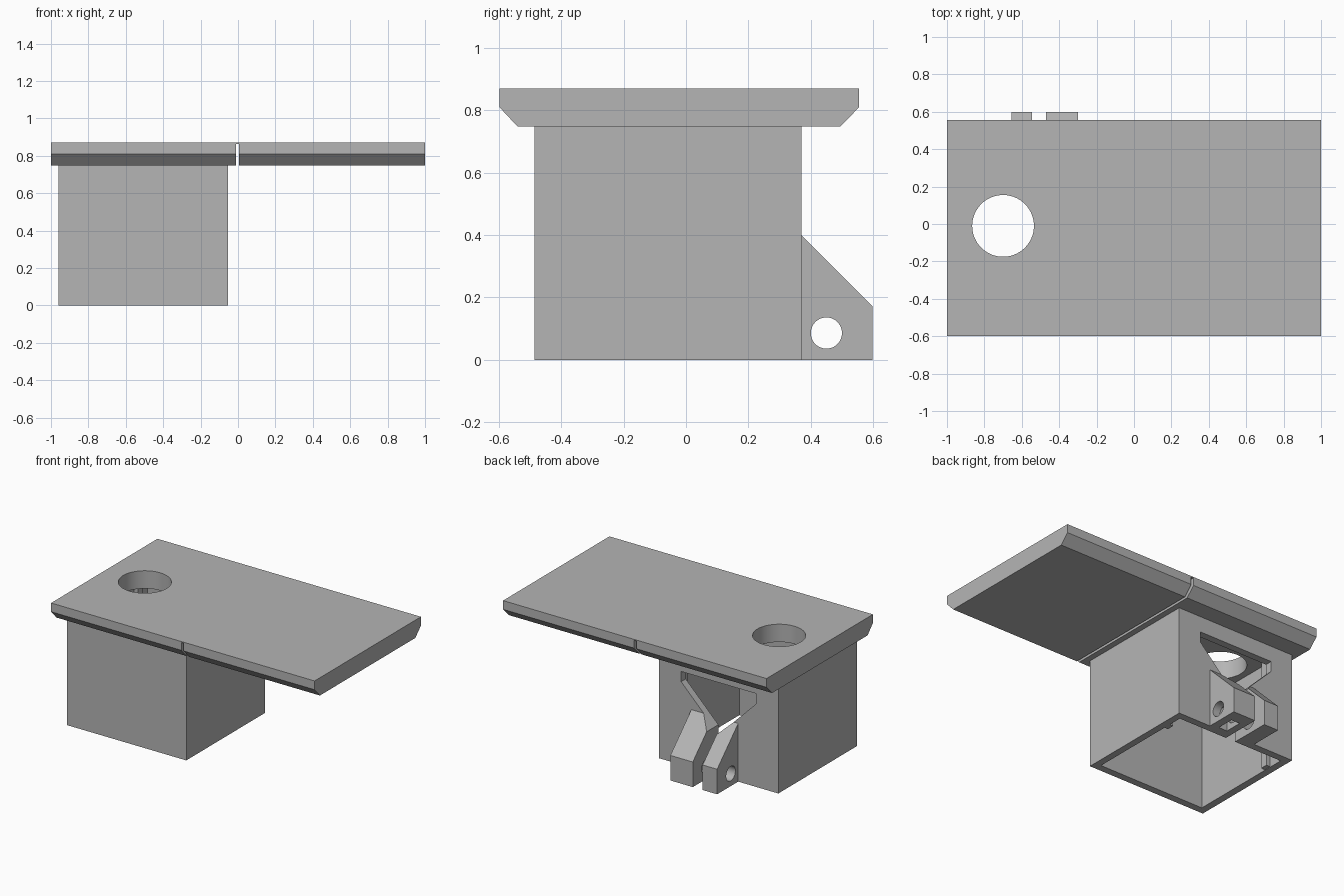
import bpy, bmesh, math
from mathutils import Vector

if "Cube" in bpy.data.objects:
    bpy.data.objects.remove(bpy.data.objects["Cube"], do_unlink=True)

grey = bpy.data.materials.new("plain grey")
grey.use_nodes = True
colour = (0.46, 0.46, 0.46, 1)
grey.diffuse_color = colour
grey.node_tree.nodes["Principled BSDF"].inputs["Base Color"].default_value = colour


def prism(name, profile, start, end, axis):
    """Extrude a closed profile: (y, z) along x, (x, z) along y, (x, y) along z."""
    place = {"x": lambda a, b, t: (t, a, b),
             "y": lambda a, b, t: (a, t, b),
             "z": lambda a, b, t: (a, b, t)}[axis]
    bm = bmesh.new()
    face = bm.faces.new([bm.verts.new(place(a, b, start)) for a, b in profile])
    ext = bmesh.ops.extrude_face_region(bm, geom=[face])
    moved = [v for v in ext["geom"] if isinstance(v, bmesh.types.BMVert)]
    bmesh.ops.translate(bm, verts=moved, vec=Vector(place(0, 0, end - start)))
    bmesh.ops.recalc_face_normals(bm, faces=bm.faces[:])
    mesh = bpy.data.meshes.new(name)
    bm.to_mesh(mesh)
    bm.free()
    mesh.materials.append(grey)
    obj = bpy.data.objects.new(name, mesh)
    bpy.context.collection.objects.link(obj)
    return obj


def block(name, x, y, z):
    return prism(name, [(x[0], y[0]), (x[1], y[0]), (x[1], y[1]), (x[0], y[1])], *z, "z")


def circle(a, b, r, n=64):
    return [(a + r * math.cos(2 * math.pi * i / n), b + r * math.sin(2 * math.pi * i / n))
            for i in range(n)]


def cut(obj, cutters):
    """Subtract each helper shape and bake the result."""
    for c in cutters:
        m = obj.modifiers.new("cut", "BOOLEAN")
        m.operation, m.solver, m.object = "DIFFERENCE", "EXACT", c
    bpy.context.view_layer.update()
    baked = bpy.data.meshes.new_from_object(
        obj.evaluated_get(bpy.context.evaluated_depsgraph_get()))
    obj.modifiers.clear()
    obj.data = baked


# Helper shapes: hinge groove, round opening, hollow, funnel with slit, bolt hole, nut pocket
groove = block("groove_cutter", (-0.012, 0.006), (-0.8, 0.8), (0.6, 0.863))
opening = prism("opening_cutter", circle(-0.70, -0.01, 0.165, 96), 0.6, 1.0, "z")
hollow = block("hollow_cutter", (-0.91, -0.10), (-0.435, 0.32), (-0.1, 0.9))
mid = -0.507
right_side = [(0.037, -0.1), (0.037, 0.322), (0.285, 0.57), (0.285, 0.64)]
funnel_profile = ([(mid + w, z) for w, z in right_side]
                  + [(mid - w, z) for w, z in reversed(right_side)])
funnel = prism("funnel_cutter", funnel_profile, 0.25, 0.8, "y")
bolt = prism("bolt_cutter", circle(0.45, 0.086, 0.05, 48), -0.8, -0.2, "x")
nut = block("nut_cutter", (-0.42, -0.355), (0.39, 0.51), (-0.1, 0.15))
cutters = [groove, opening, hollow, funnel, bolt, nut]

# Top plate with chamfered long edges and a thin hinge groove underneath
plate = prism("top_plate", [(-0.54, 0.748), (0.495, 0.748), (0.555, 0.81), (0.555, 0.87),
                            (-0.598, 0.87), (-0.598, 0.81)], -1, 1, "x")
cut(plate, [groove, opening])

# Hollow box open at the bottom
box = block("box_body", (-0.96, -0.053), (-0.485, 0.37), (0, 0.749))
cut(box, [hollow, funnel])

# Inner guide ribs on both side walls
for name, x in (("left_rib", (-0.13, -0.099)), ("right_rib", (-0.911, -0.88))):
    block(name, x, (0.17, 0.22), (0.003, 0.749))

# Clamp lugs on the back wall
lug_profile = [(0.369, 0.0), (0.598, 0.0), (0.598, 0.172), (0.369, 0.4)]
left_lug = prism("left_clamp_lug", lug_profile, -0.47, -0.30, "x")
cut(left_lug, [funnel, bolt, nut])
right_lug = prism("right_clamp_lug", lug_profile, -0.655, -0.545, "x")
cut(right_lug, [funnel, bolt])

# Remove the helper shapes
for c in cutters:
    bpy.data.objects.remove(c, do_unlink=True)

# Smooth the round holes, keep corners sharp
for obj in (plate, left_lug, right_lug):
    bpy.ops.object.select_all(action="DESELECT")
    obj.select_set(True)
    bpy.context.view_layer.objects.active = obj
    bpy.ops.object.shade_smooth_by_angle(angle=math.radians(30))
